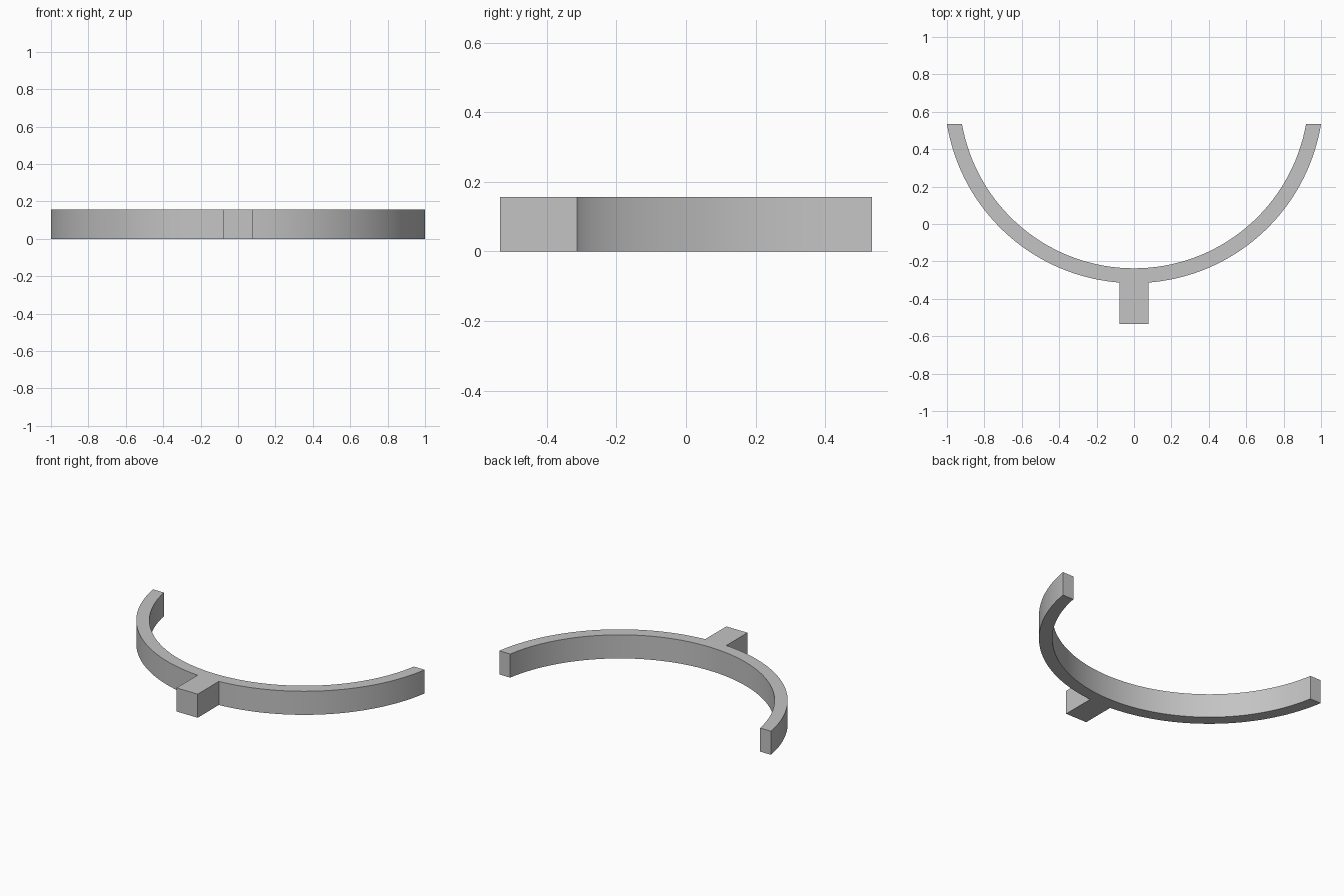
import bpy, bmesh
from math import asin, sin, cos, sqrt, radians

cube = bpy.data.objects.get("Cube")
if cube:
    bpy.data.objects.remove(cube, do_unlink=True)

HEIGHT = 0.157
CENTRE_Y = 0.697
OUTER, INNER = 1.013, 0.934
END_Y = 0.535      # flat arm ends, and the tab front at -END_Y
TAB_HALF = 0.078
STEPS = 64

grey = bpy.data.materials.new("plain grey")
grey.use_nodes = True
colour = (0.55, 0.55, 0.55, 1)
grey.diffuse_color = colour
grey.node_tree.nodes["Principled BSDF"].inputs["Base Color"].default_value = colour


def arc(radius, x_from, x_to):
    """Points on the lower arc between two x positions."""
    a, b = asin(x_from / radius), asin(x_to / radius)
    angles = [a + (b - a) * i / STEPS for i in range(STEPS + 1)]
    return [(radius * sin(t), CENTRE_Y - radius * cos(t)) for t in angles]


def end_x(radius):
    return sqrt(radius ** 2 - (CENTRE_Y - END_Y) ** 2)


# Outline: left outer arc, tab, right outer arc, then back along the inner arc
xo, xi = end_x(OUTER), end_x(INNER)
outline = arc(OUTER, -xo, -TAB_HALF)
outline += [(-TAB_HALF, -END_Y), (TAB_HALF, -END_Y)]
outline += arc(OUTER, TAB_HALF, xo)
outline += arc(INNER, xi, -xi)

# Extrude the outline into a solid
bm = bmesh.new()
face = bm.faces.new([bm.verts.new((x, y, 0)) for x, y in outline])
top = bmesh.ops.extrude_face_region(bm, geom=[face])["geom"]
bmesh.ops.translate(bm, vec=(0, 0, HEIGHT),
                    verts=[v for v in top if isinstance(v, bmesh.types.BMVert)])
bmesh.ops.recalc_face_normals(bm, faces=bm.faces)
mesh = bpy.data.meshes.new("curved_bracket")
bm.to_mesh(mesh)
bm.free()
mesh.materials.append(grey)

bracket = bpy.data.objects.new("curved_bracket", mesh)
bpy.context.collection.objects.link(bracket)
bpy.ops.object.select_all(action="DESELECT")
bracket.select_set(True)
bpy.context.view_layer.objects.active = bracket
bpy.ops.object.shade_smooth_by_angle(angle=radians(30))
